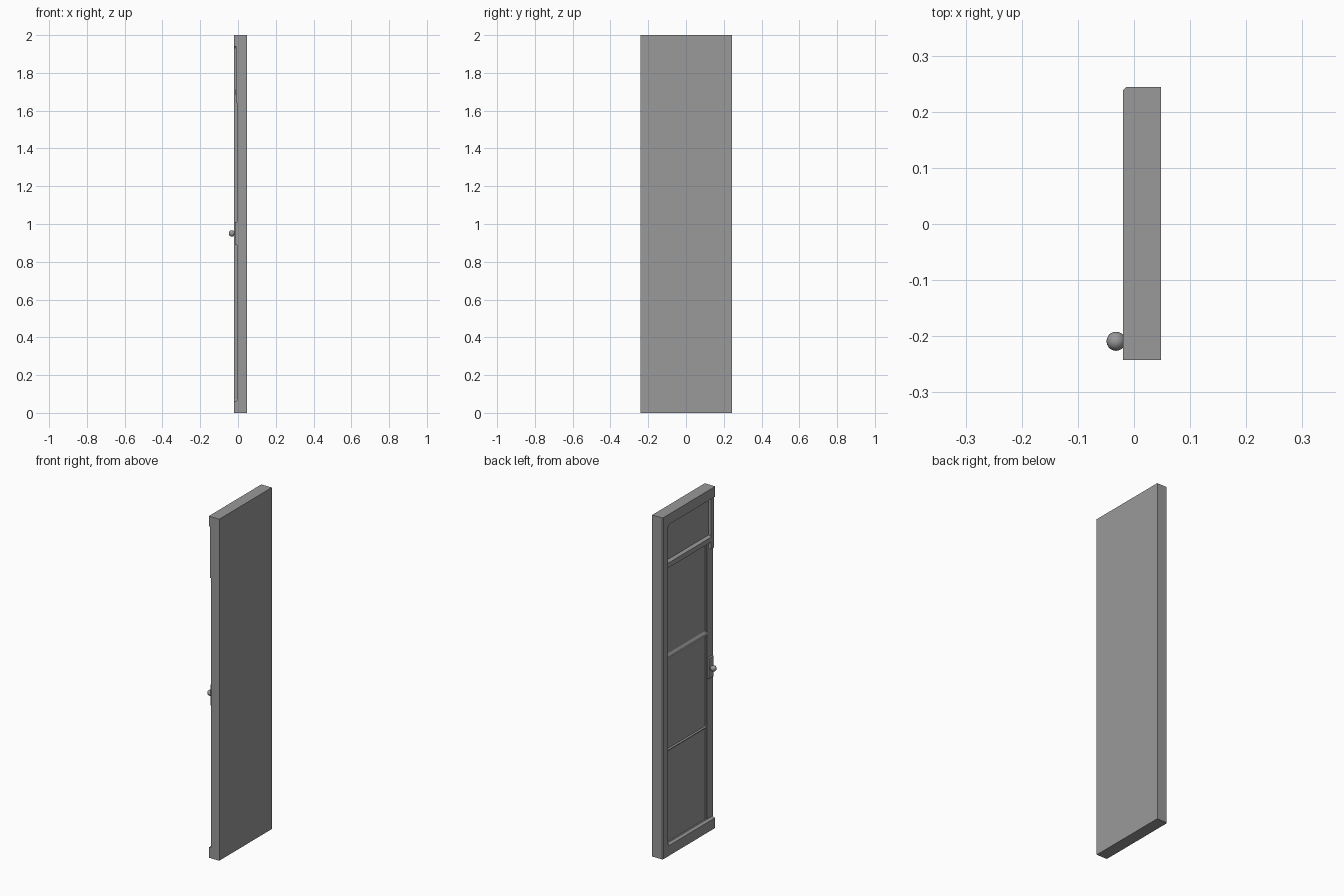
import bpy, bmesh
from mathutils import Vector

if "Cube" in bpy.data.objects:
    bpy.data.objects.remove(bpy.data.objects["Cube"])

Y0, Y1 = -0.242, 0.244      # latch edge, hinge edge
BACK, FRONT = 0.048, -0.02  # plain face, panelled face
BED = 0.004                 # depth of the sunk panels
STILE = -0.004              # face of the flush stile and rails
POST = Y1 - 0.05            # inner side of the hinge post

dark = bpy.data.materials.new("dark_grey")
dark.diffuse_color = (0.32, 0.32, 0.32, 1)
dark.use_nodes = True
dark.node_tree.nodes["Principled BSDF"].inputs["Base Color"].default_value = dark.diffuse_color


def prism(name, points, direction):
    """Closed solid: an outline of 3D points swept along a direction."""
    bm = bmesh.new()
    a = [bm.verts.new(p) for p in points]
    b = [bm.verts.new(Vector(p) + Vector(direction)) for p in points]
    bm.faces.new(a)
    bm.faces.new(b[::-1])
    for i in range(len(a)):
        j = (i + 1) % len(a)
        bm.faces.new((a[i], b[i], b[j], a[j]))
    bmesh.ops.recalc_face_normals(bm, faces=bm.faces)
    me = bpy.data.meshes.new(name)
    bm.to_mesh(me)
    bm.free()
    me.materials.append(dark)
    ob = bpy.data.objects.new(name, me)
    bpy.context.collection.objects.link(ob)
    return ob


def box(name, x0, x1, y0, y1, z0, z1):
    return prism(name, [(x0, y0, z0), (x1, y0, z0), (x1, y1, z0), (x0, y1, z0)],
                 (0, 0, z1 - z0))


def rail(name, face, y0, z0, z1, slope):
    """Cross rail with sloped upper and lower edges."""
    prof = [(BED, z0), (BED, z1), (face, z1 - slope), (face, z0 + slope)]
    return prism(name, [(x, y0, z) for x, z in prof], (0, POST - y0, 0))


# Main slab
box("door_slab", BED, BACK, Y0, Y1, 0, 2)

# Top and bottom frame bars with a small cove on the inner edge
for name, flip in (("bottom_bar", False), ("top_bar", True)):
    prof = [(FRONT, 0), (BED, 0), (BED, 0.068), (STILE, 0.068),
            (-0.008, 0.063), (-0.014, 0.06), (FRONT, 0.06)]
    prism(name, [(x, Y0, 2 - z if flip else z) for x, z in prof], (0, POST - Y0, 0))

# Hinge side frame post with a chamfered outer corner
c = 0.006
prism("hinge_post", [(FRONT, POST, 0), (BED, POST, 0), (BED, Y1, 0),
                     (FRONT + c, Y1, 0), (FRONT, Y1 - c, 0)], (0, 0, 2))

# Rounded upper and lower corners of the recess beside the hinge post
for name, z, s in (("lower_corner", 0.06, 1), ("upper_corner", 1.94, -1)):
    prism(name, [(FRONT, POST, z), (FRONT, POST - 0.012, z), (FRONT, POST - 0.004, z + s * 0.005),
                 (FRONT, POST, z + s * 0.014)], (BED - FRONT, 0, 0))

# Latch side stile, narrower and prouder beside the top panel
box("latch_stile", STILE, BED, Y0, -0.19, 0.06, 1.64)
box("upper_latch_stile", -0.011, BED, Y0, -0.215, 1.64, 1.94)

# Slim bead between stile and panels
box("stile_bead", -0.001, BED, -0.19, -0.182, 0.06, 1.68)

# Cross rails
rail("top_rail", -0.014, -0.215, 1.675, 1.72, 0.008)
rail("middle_rail", STILE, -0.19, 1.135, 1.17, 0.012)
rail("lower_rail", STILE, -0.19, 0.60, 0.613, 0.004)

# Handle plate, stem and round knob
box("handle_plate", -0.015, STILE, -0.235, -0.193, 0.89, 1.01)
bpy.ops.mesh.primitive_cylinder_add(vertices=16, radius=0.008, depth=0.012,
                                    location=(-0.018, -0.209, 0.95),
                                    rotation=(0, 1.5708, 0))
bpy.context.object.name = "knob_stem"
bpy.context.object.data.materials.append(dark)
bpy.ops.object.shade_smooth_by_angle()
bpy.ops.mesh.primitive_uv_sphere_add(segments=20, ring_count=12, radius=0.017,
                                     location=(-0.032, -0.209, 0.95))
bpy.context.object.name = "knob"
bpy.context.object.data.materials.append(dark)
bpy.ops.object.shade_smooth_by_angle()
